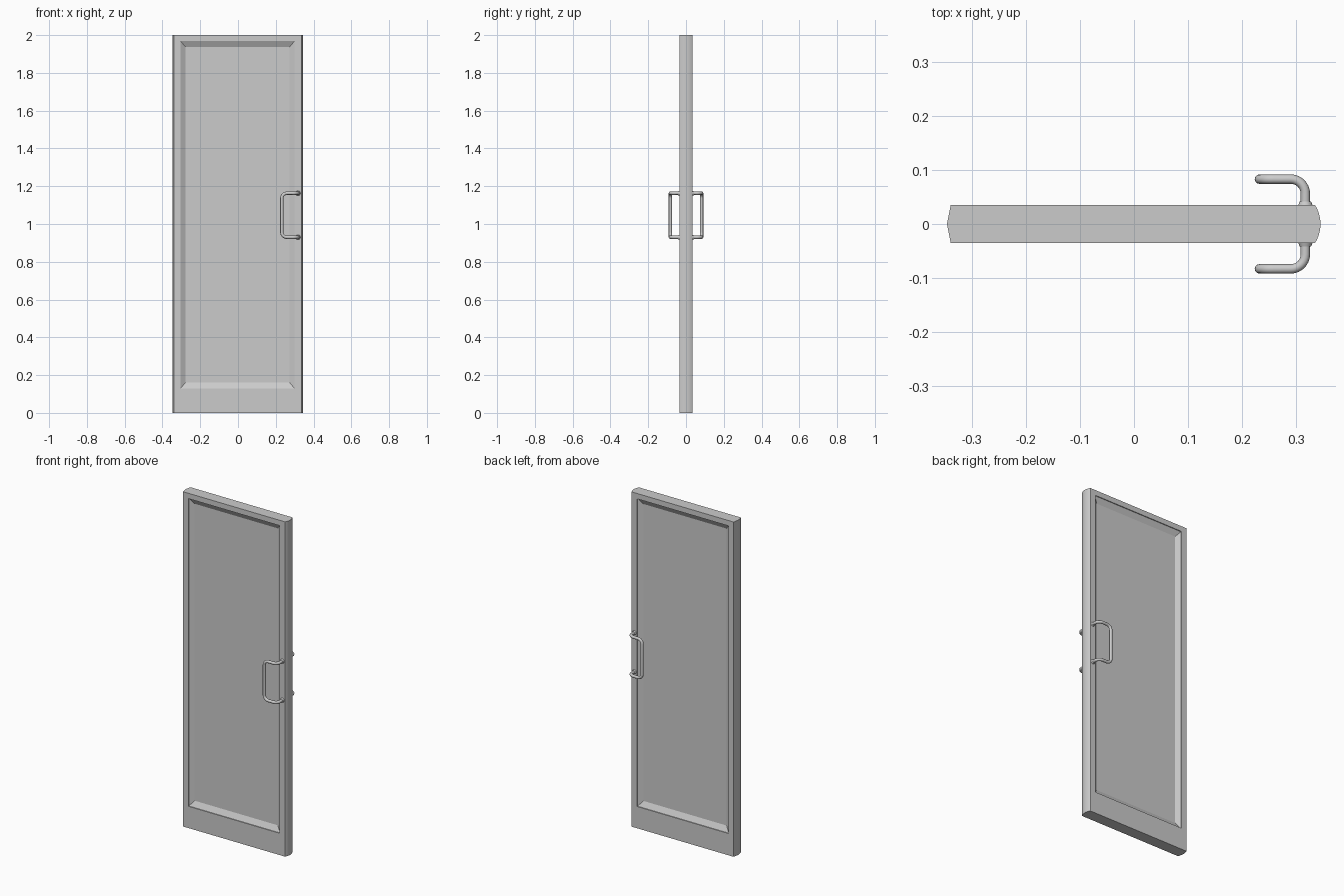
import bpy, bmesh, math
from mathutils import Vector

if "Cube" in bpy.data.objects:
    bpy.data.objects.remove(bpy.data.objects["Cube"])

T = 0.035   # half thickness of the door
H = 2.0


def smooth(obj, angle):
    bpy.ops.object.select_all(action='DESELECT')
    obj.select_set(True)
    bpy.context.view_layer.objects.active = obj
    bpy.ops.object.shade_smooth_by_angle(angle=math.radians(angle))


# Door leaf: pointed hinge edge, rounded latch edge, recessed panel on both faces
def build_door():
    xl, xr, bulge = -0.339, 0.335, 0.010
    rad = (T * T + bulge * bulge) / (2 * bulge)
    half = math.asin(T / rad)
    cx = xr + bulge - rad
    n = 10
    arc = [(cx + rad * math.cos(a), rad * math.sin(a))
           for a in (-half + 2 * half * i / n for i in range(n + 1))]
    profile = arc + [(xl, T), (-0.346, 0), (xl, -T)]

    bm = bmesh.new()
    low = [bm.verts.new((x, y, 0)) for x, y in profile]
    high = [bm.verts.new((x, y, H)) for x, y in profile]
    bm.faces.new(low)
    bm.faces.new(high)
    m = len(profile)
    for i in range(m):
        j = (i + 1) % m
        if i not in (n, m - 1):          # the two broad faces are built below
            bm.faces.new((low[i], low[j], high[j], high[i]))

    # Nested rectangles: x0, x1, z0, z1, half depth
    rings = [(xl, xr, 0, H, T),
             (-0.304, 0.299, 0.13, 1.968, T),
             (-0.304, 0.299, 0.13, 1.968, T - 0.005),
             (-0.277, 0.272, 0.162, 1.936, T - 0.022)]
    for side in (-1, 1):
        prev = None
        for x0, x1, z0, z1, d in rings:
            ring = [bm.verts.new((x, side * d, z))
                    for x, z in ((x0, z0), (x1, z0), (x1, z1), (x0, z1))]
            if prev:
                for i in range(4):
                    j = (i + 1) % 4
                    bm.faces.new((prev[i], prev[j], ring[j], ring[i]))
            prev = ring
        bm.faces.new(prev)
    bmesh.ops.remove_doubles(bm, verts=bm.verts, dist=1e-5)
    bmesh.ops.recalc_face_normals(bm, faces=bm.faces)
    mesh = bpy.data.meshes.new("door_leaf")
    bm.to_mesh(mesh)
    bm.free()
    obj = bpy.data.objects.new("door_leaf", mesh)
    bpy.context.collection.objects.link(obj)
    smooth(obj, 20)


# Path with rounded corners
def fillet(points, radius, steps=8):
    pts = [Vector(p) for p in points]
    out = [pts[0]]
    for a, p, b in zip(pts, pts[1:], pts[2:]):
        u, v = (a - p).normalized(), (b - p).normalized()
        c = p + (u + v) * radius         # right-angled corners
        for k in range(steps + 1):
            t = k / steps * math.pi / 2
            out.append(c - v * radius * math.cos(t) - u * radius * math.sin(t))
    return out + [pts[-1]]


# Pull handle: tube bent away from the door, then down
def build_handle(side, name):
    x0, x1, y, z0, z1 = 0.317, 0.232, side * 0.083, 0.93, 1.163
    path = fillet([(x0, side * 0.03, z1), (x0, y, z1), (x1, y, z1),
                   (x1, y, z0), (x0, y, z0), (x0, side * 0.03, z0)], 0.027)
    cu = bpy.data.curves.new(name, 'CURVE')
    cu.dimensions = '3D'
    cu.bevel_depth = 0.0087
    cu.bevel_resolution = 4
    cu.use_fill_caps = True
    sp = cu.splines.new('POLY')
    sp.points.add(len(path) - 1)
    for pt, co in zip(sp.points, path):
        pt.co = (*co, 1)
    obj = bpy.data.objects.new(name, cu)
    bpy.context.collection.objects.link(obj)
    bpy.ops.object.select_all(action='DESELECT')
    obj.select_set(True)
    bpy.context.view_layer.objects.active = obj
    bpy.ops.object.convert(target='MESH')
    smooth(bpy.context.object, 40)

    # Mounting collars
    for z, end in ((z0, "lower"), (z1, "upper")):
        bpy.ops.mesh.primitive_cone_add(
            vertices=24, radius1=0.0135, radius2=0.0105, depth=0.008,
            location=(x0, side * (T + 0.003), z),
            rotation=(-side * math.pi / 2, 0, 0))
        collar = bpy.context.object
        collar.name = f"{name}_collar_{end}"
        smooth(collar, 30)


build_door()
build_handle(-1, "front_handle")
build_handle(1, "back_handle")
